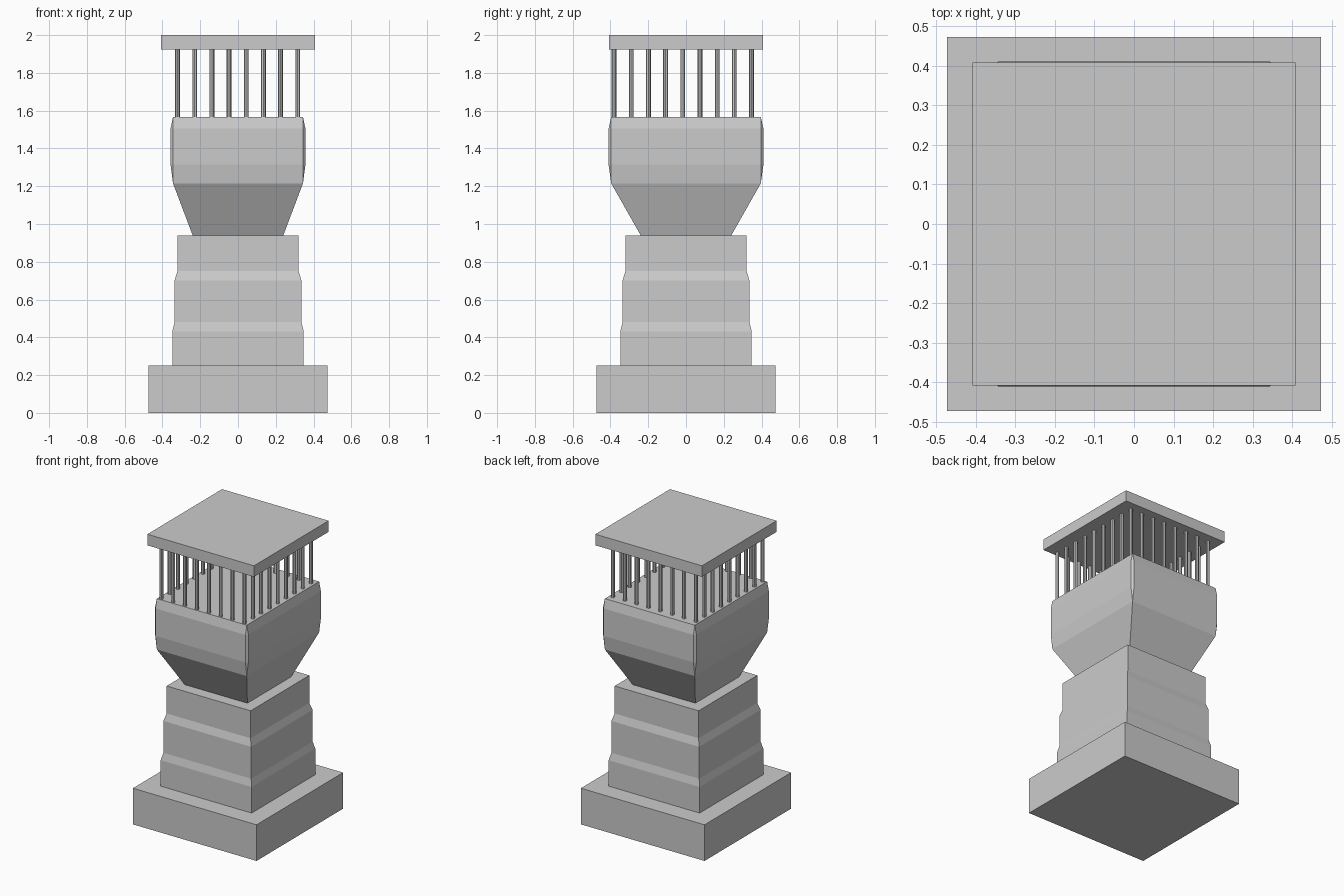
import bpy, bmesh, math

if "Cube" in bpy.data.objects:
    bpy.data.objects.remove(bpy.data.objects["Cube"])

stone = bpy.data.materials.new("light_grey_stone")
stone.diffuse_color = (0.6, 0.6, 0.6, 1)
stone.use_nodes = True
stone.node_tree.nodes["Principled BSDF"].inputs["Base Color"].default_value = stone.diffuse_color


def finish(bm, name):
    bmesh.ops.recalc_face_normals(bm, faces=bm.faces)
    mesh = bpy.data.meshes.new(name)
    bm.to_mesh(mesh)
    bm.free()
    mesh.materials.append(stone)
    ob = bpy.data.objects.new(name, mesh)
    bpy.context.collection.objects.link(ob)
    return ob


def ring_at(bm, hx, hy, z, bulge=(0, 0)):
    """Rectangle ring; with a bulge each side is pushed out, leaving corner chamfers."""
    bx, by = bulge
    pts = []
    for sx, sy in ((1, 1), (-1, 1), (-1, -1), (1, -1)):
        pair = [(sx * (hx + bx), sy * hy), (sx * hx, sy * (hy + by))]
        pts += pair if sx * sy > 0 else pair[::-1]
    return [bm.verts.new((x, y, z)) for x, y in pts]


def loft(name, rings):
    """Stack of rings (half x, half y, z, bulge) skinned and capped."""
    bm = bmesh.new()
    loops = [ring_at(bm, *r) for r in rings]
    for a, b in zip(loops, loops[1:]):
        for i in range(8):
            j = (i + 1) % 8
            bm.faces.new((a[i], a[j], b[j], b[i]))
    bm.faces.new(loops[0][::-1])
    bm.faces.new(loops[-1])
    bmesh.ops.remove_doubles(bm, verts=bm.verts, dist=1e-5)
    return finish(bm, name)


# Plinth, stepped shaft and roof slab
loft("plinth", [(0.473, 0.473, 0), (0.473, 0.473, 0.25)])
loft("stepped_shaft", [(h, h, z) for h, z in (
    (0.348, 0.25), (0.348, 0.43), (0.336, 0.48),
    (0.336, 0.70), (0.321, 0.75), (0.321, 0.94))])
loft("roof_slab", [(0.408, 0.408, 1.923), (0.408, 0.408, 2.0)])

# Flared head with bulging sides
bulge = (0.013, 0.014)
loft("flared_head", [
    (0.24, 0.24, 0.94), (0.344, 0.396, 1.215),
    (0.344, 0.396, 1.315, bulge), (0.344, 0.396, 1.505, bulge),
    (0.344, 0.396, 1.567)])

# Ring of slim posts around the open gallery: 8 by 9 grid, outer cells only
bm = bmesh.new()
for i in range(8):
    for j in range(9):
        if i in (0, 7) or j in (0, 8):
            post = bmesh.ops.create_cone(bm, cap_ends=True, segments=8,
                                         radius1=0.0125, radius2=0.0125, depth=0.37)
            bmesh.ops.translate(bm, verts=post["verts"],
                                vec=(-0.32 + i * 0.0909, -0.381 + j * 0.091, 1.745))
finish(bm, "gallery_posts")
